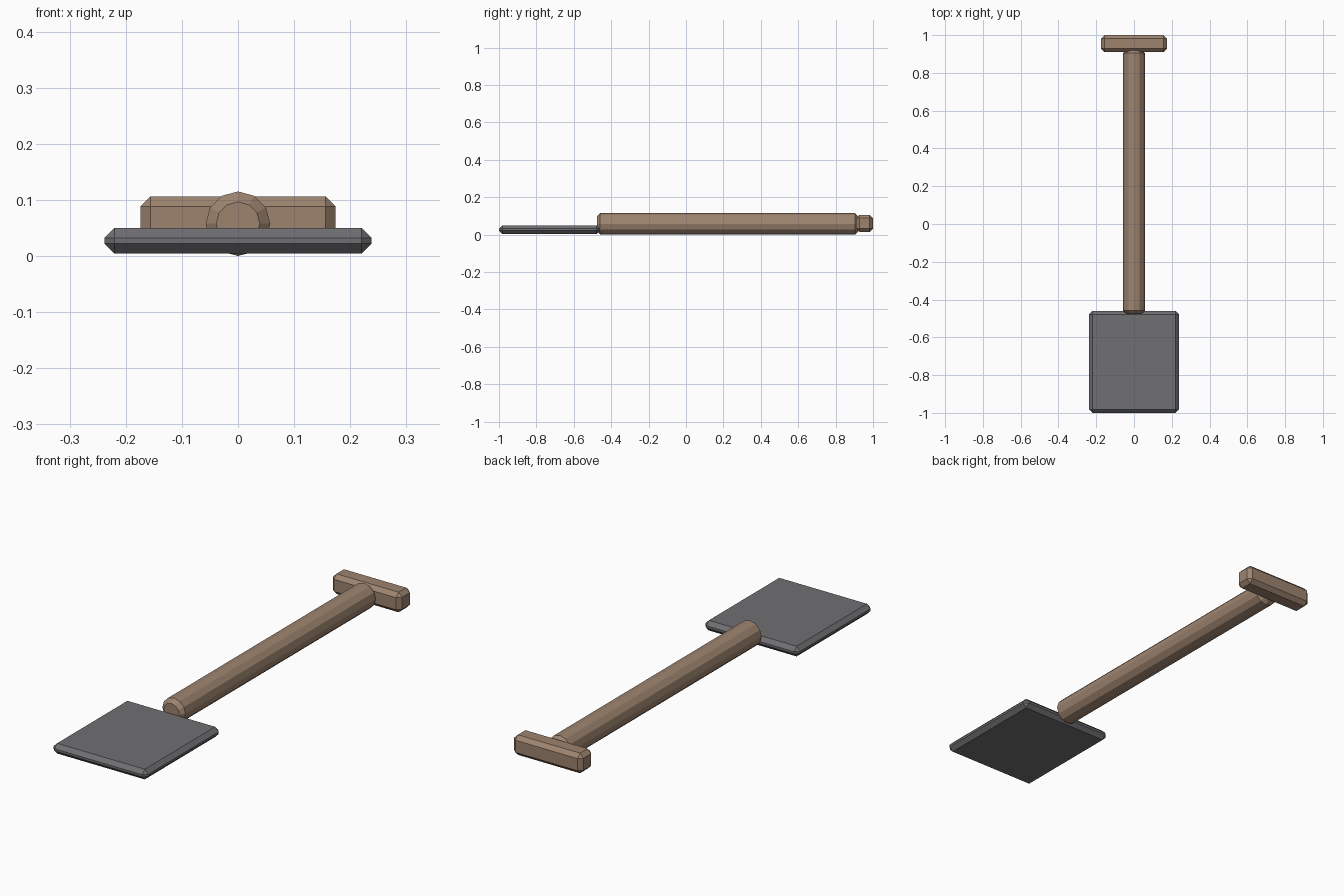
import bpy, math

if "Cube" in bpy.data.objects:
    bpy.data.objects.remove(bpy.data.objects["Cube"])


def material(name, color):
    m = bpy.data.materials.new(name)
    m.diffuse_color = color
    m.use_nodes = True
    m.node_tree.nodes["Principled BSDF"].inputs["Base Color"].default_value = m.diffuse_color
    return m


def finish(obj, name, mat):
    # Name, colour and single-segment chamfer shared by every part
    obj.name = name
    obj.data.materials.append(mat)
    bpy.ops.object.transform_apply(location=False, rotation=True, scale=True)
    bev = obj.modifiers.new("chamfer", 'BEVEL')
    bev.width = 0.018
    bev.segments = 1
    bev.limit_method = 'ANGLE'
    bev.angle_limit = math.radians(40)


def block(name, x, y, z, mat):
    bpy.ops.mesh.primitive_cube_add(
        size=1, location=[(a + b) / 2 for a, b in (x, y, z)])
    obj = bpy.context.object
    obj.scale = [b - a for a, b in (x, y, z)]
    finish(obj, name, mat)


wood = material("wood", (0.34, 0.23, 0.16, 1))
steel = material("steel", (0.16, 0.16, 0.17, 1))

# Flat blade and cross grip
block("blade", (-0.238, 0.238), (-1.0, -0.46), (0.004, 0.05), steel)
block("grip", (-0.174, 0.174), (0.91, 1.0), (0.015, 0.106), wood)

# Twelve-sided shaft lying along y
y0, y1, r = -0.477, 0.922, 0.0575
bpy.ops.mesh.primitive_cylinder_add(
    vertices=12, radius=r, depth=y1 - y0,
    location=(0, (y0 + y1) / 2, r), rotation=(math.pi / 2, 0, 0))
finish(bpy.context.object, "shaft", wood)
